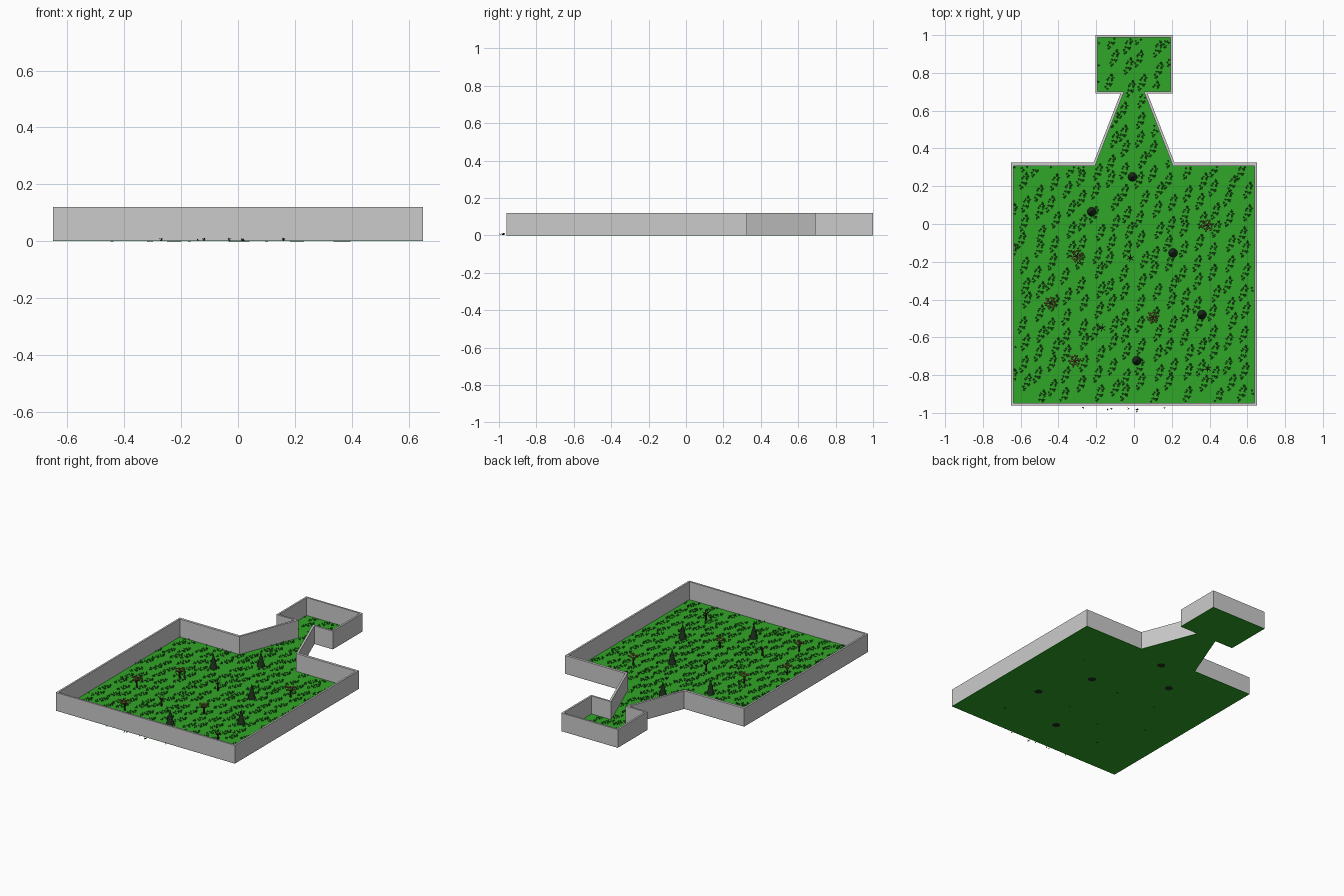
import bpy, bmesh, math, random
from mathutils import Vector, Matrix

if "Cube" in bpy.data.objects:
    bpy.data.objects.remove(bpy.data.objects["Cube"])

random.seed(4)


def material(name, rgb):
    m = bpy.data.materials.new(name)
    m.diffuse_color = (*rgb, 1)
    m.use_nodes = True
    m.node_tree.nodes["Principled BSDF"].inputs["Base Color"].default_value = m.diffuse_color
    return m


GREEN = material("grass_floor", (0.03, 0.38, 0.02))
BLADE = material("blade", (0.015, 0.11, 0.015))
PINE = material("pine", (0.012, 0.03, 0.012))
BARK = material("bark", (0.035, 0.02, 0.012))
LEAF = material("autumn_leaf", (0.30, 0.16, 0.05))


def finish(bm, name, *mats):
    bmesh.ops.recalc_face_normals(bm, faces=bm.faces)
    me = bpy.data.meshes.new(name)
    bm.to_mesh(me)
    bm.free()
    for m in mats:
        me.materials.append(m)
    ob = bpy.data.objects.new(name, me)
    bpy.context.collection.objects.link(ob)
    return ob


def mirrored(half):
    return half + [(-x, y) for x, y in reversed(half)]


# Room outlines: big room, tapering passage, small room
outer = mirrored([(0.65, -0.96), (0.65, 0.325), (0.214, 0.325),
                  (0.072, 0.69), (0.205, 0.69), (0.205, 1.0)])
inner = mirrored([(0.638, -0.948), (0.638, 0.308), (0.206, 0.308),
                  (0.052, 0.702), (0.193, 0.702), (0.193, 0.988)])

# Perimeter wall
bm = bmesh.new()
rings = [[bm.verts.new((x, y, z)) for x, y in pts]
         for pts, z in ((outer, 0.003), (outer, 0.12), (inner, 0.12), (inner, 0.003))]
for k in range(4):
    a, b = rings[k], rings[(k + 1) % 4]
    for i in range(len(a)):
        j = (i + 1) % len(a)
        bm.faces.new((a[i], a[j], b[j], b[i]))
finish(bm, "perimeter_wall")

# Floor slab
bm = bmesh.new()
face = bm.faces.new([bm.verts.new((x, y, 0.0005)) for x, y in outer])
top = bmesh.ops.extrude_face_region(bm, geom=[face])["geom"]
bmesh.ops.translate(bm, vec=(0, 0, 0.0025), verts=[v for v in top if isinstance(v, bmesh.types.BMVert)])
finish(bm, "floor", GREEN)


def limb(bm, p, q, r1, r2, sides=6):
    p, q = Vector(p), Vector(q)
    d = q - p
    mat = Matrix.Translation((p + q) / 2) @ d.to_track_quat('Z', 'Y').to_matrix().to_4x4()
    bmesh.ops.create_cone(bm, cap_ends=True, segments=sides, radius1=r1, radius2=r2,
                          depth=d.length, matrix=mat)


# Cone trees
for x, y in [(-0.008, 0.25), (-0.224, 0.065), (0.207, -0.153), (0.36, -0.48), (0.015, -0.724)]:
    bm = bmesh.new()
    limb(bm, (x, y, 0), (x, y, 0.095), 0.025, 0.001, 12)
    finish(bm, "conifer", PINE)


def branches(bm, x, y, n, reach, fork, tip, turn):
    limb(bm, (x, y, 0), (x, y, fork + 0.012), 0.006, 0.004)
    ends = []
    for i in range(n):
        a = turn + math.tau * i / n
        end = (x + reach * math.cos(a), y + reach * math.sin(a), tip + 0.008 * (i % 2))
        limb(bm, (x, y, fork), end, 0.003, 0.0012, 5)
        ends.append(end)
    return ends


# Bare trees
for x, y in [(-0.02, -0.18), (-0.17, -0.55), (0.39, -0.765)]:
    bm = bmesh.new()
    branches(bm, x, y, 6, 0.022, 0.042, 0.058, 0.4)
    finish(bm, "bare_tree", BARK)

# Autumn trees with leaf clumps on the branch tips
for x, y in [(0.388, -0.008), (-0.303, -0.17), (-0.442, -0.418), (0.1, -0.495), (-0.314, -0.725)]:
    bm = bmesh.new()
    ends = branches(bm, x, y, 6, 0.024, 0.04, 0.056, 0.2)
    count = len(bm.faces)
    for e in ends + [(x, y, 0.068)]:
        for dx, dy in ((0.006, 0.003), (-0.006, 0.005), (0, -0.007)):
            m = Matrix.Translation((e[0] + dx, e[1] + dy, e[2])) @ Matrix.Diagonal((1, 1, 0.7, 1))
            bmesh.ops.create_icosphere(bm, subdivisions=1, radius=0.006, matrix=m)
    bm.faces.ensure_lookup_table()
    for f in bm.faces[count:]:
        f.material_index = 1
    finish(bm, "autumn_tree", BARK, LEAF)

# Grass: one clump pattern repeated on a jittered grid
pattern = [(0.16 * t + random.uniform(-0.018, 0.018), 0.7 * t + random.uniform(-0.01, 0.01))
           for t in [k / 130 - 0.055 for k in range(15)]]


def inside(x, y):
    if abs(x) < 0.633 and -0.943 < y < 0.303:
        return True
    if 0.3 < y < 0.71:
        return abs(x) < 0.20 - 0.39 * (y - 0.308)
    return abs(x) < 0.188 and 0.7 < y < 0.98


def tuft(bm, x, y):
    turn, h = random.uniform(0, 3), random.uniform(0.008, 0.013)
    for i in range(3):
        a = turn + math.tau * i / 3
        c, s = math.cos(a), math.sin(a)
        pts = [(-s * 0.002, c * 0.002, 0.002), (s * 0.002, -c * 0.002, 0.002),
               (c * 0.006 + s * 0.0012, s * 0.006 - c * 0.0012, h),
               (c * 0.006 - s * 0.0012, s * 0.006 + c * 0.0012, h)]
        bm.faces.new([bm.verts.new((x + px, y + py, z)) for px, py, z in pts])


bm = bmesh.new()
for r in range(18):
    for c in range(18):
        cx = -0.66 + 0.078 * c + random.uniform(-0.02, 0.02)
        cy = -0.90 + 0.108 * r + 0.054 * (c % 2) + random.uniform(-0.02, 0.02)
        for px, py in pattern:
            if inside(cx + px, cy + py):
                tuft(bm, cx + px, cy + py)
# Stray tufts in front of the wall
for x in (-0.27, -0.14, -0.12, -0.03, 0.015, 0.02, 0.16):
    tuft(bm, x, random.uniform(-0.985, -0.97))
tuft(bm, 0.015, -0.993)
finish(bm, "grass", BLADE)
